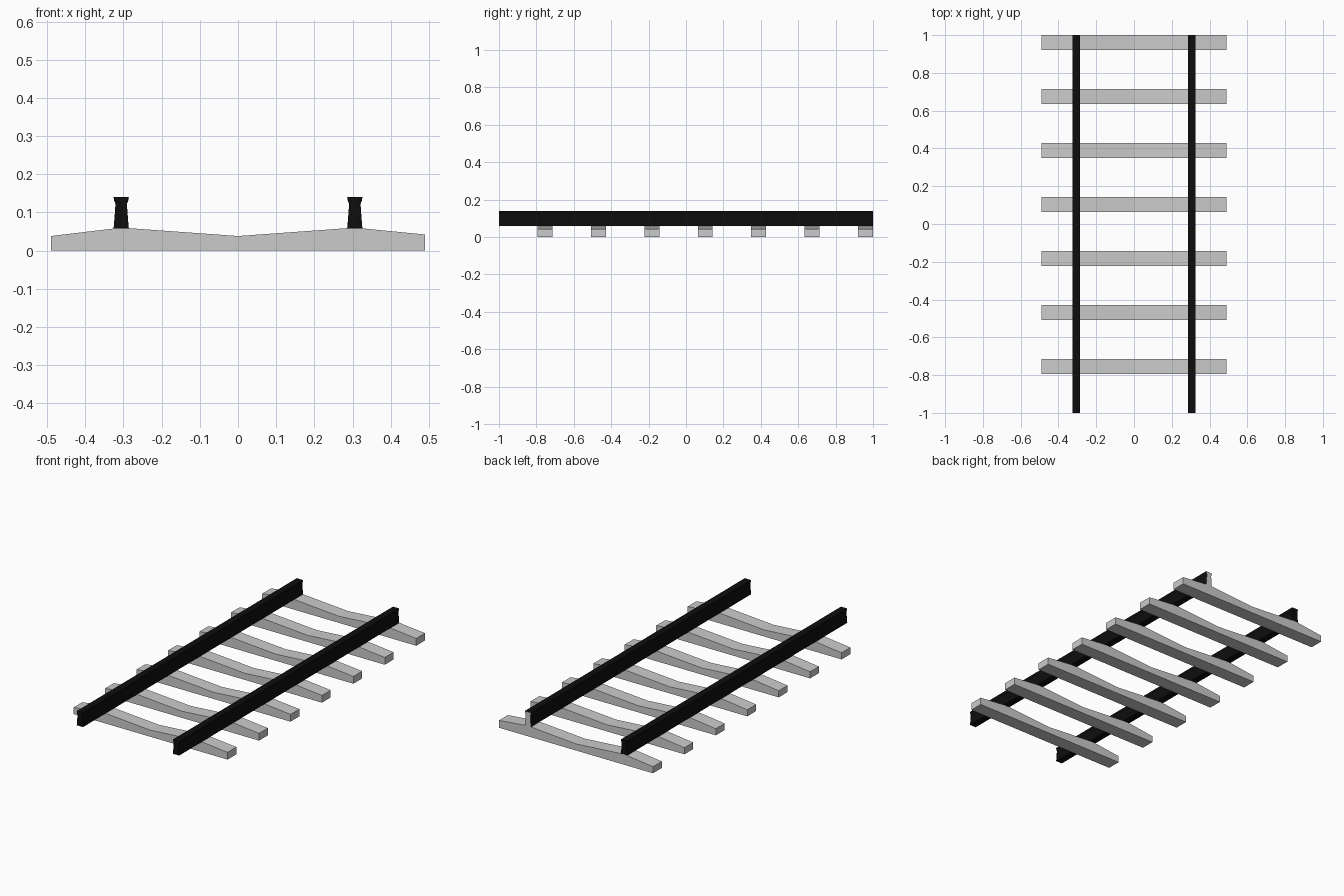
import bpy, bmesh

if "Cube" in bpy.data.objects:
    bpy.data.objects.remove(bpy.data.objects["Cube"])


def extrude_profile(name, pts, y0, y1):
    """Extrude a closed (x, z) outline from y0 to y1."""
    bm = bmesh.new()
    face = bm.faces.new([bm.verts.new((x, y0, z)) for x, z in pts])
    ext = bmesh.ops.extrude_face_region(bm, geom=[face])
    for v in ext["geom"]:
        if isinstance(v, bmesh.types.BMVert):
            v.co.y = y1
    bmesh.ops.recalc_face_normals(bm, faces=bm.faces)
    mesh = bpy.data.meshes.new(name)
    bm.to_mesh(mesh)
    bm.free()
    obj = bpy.data.objects.new(name, mesh)
    bpy.context.collection.objects.link(obj)
    return obj


def material(name, value):
    mat = bpy.data.materials.new(name)
    mat.diffuse_color = (value, value, value, 1)
    mat.use_nodes = True
    mat.node_tree.nodes["Principled BSDF"].inputs["Base Color"].default_value = mat.diffuse_color
    return mat


black = material("rail_black", 0.004)
bare = material("bare_end", 0.6)
RAIL_X = 0.306

# Sleepers: raised under each rail, dipped in the middle
sleeper_profile = [(-0.49, 0), (0.49, 0), (0.49, 0.042), (RAIL_X, 0.06),
                   (0, 0.038), (-RAIL_X, 0.06), (-0.49, 0.038)]
for i in range(7):
    y = 0.96 - i * 2 / 7
    extrude_profile(f"sleeper_{i + 1}", sleeper_profile, y - 0.04, y + 0.04)

# Rails: wide foot, pinched web, wide head
right_half = [(0.020, 0.058), (0.0185, 0.075), (0.0165, 0.10),
              (0.015, 0.122), (0.019, 0.132), (0.020, 0.14)]
half_outline = right_half + [(-x, z) for x, z in reversed(right_half)]
for side, name in ((-1, "left_rail"), (1, "right_rail")):
    rail = extrude_profile(name, [(side * RAIL_X + x, z) for x, z in half_outline], -1, 1)
    rail.data.materials.append(black)
    # Unpainted back end on the right rail
    if side == 1:
        rail.data.materials.append(bare)
        for p in rail.data.polygons:
            if p.center.y > 0.99:
                p.material_index = 1
